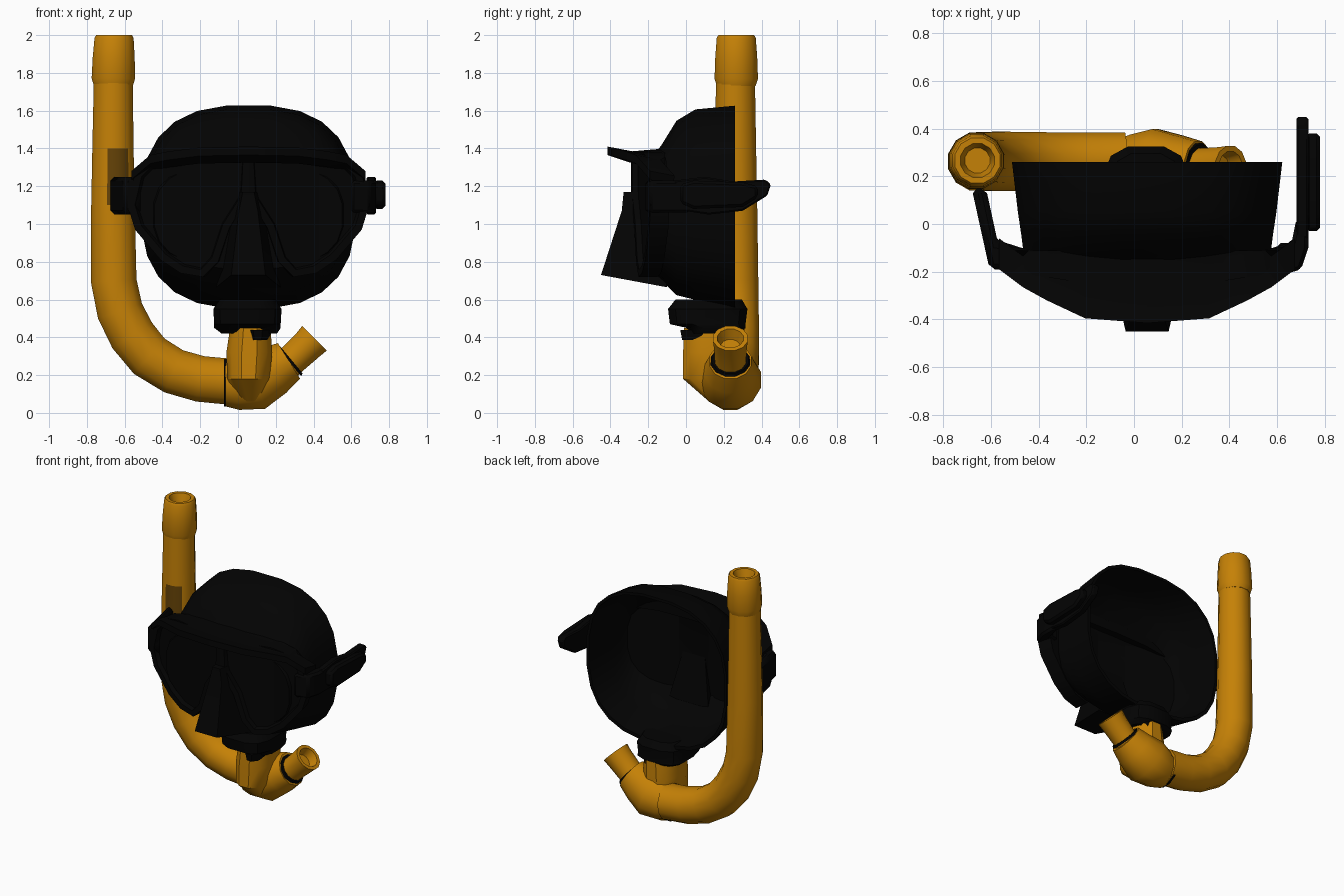
import bpy, bmesh, math
from mathutils import Vector

cube = bpy.data.objects.get("Cube")
if cube:
    bpy.data.objects.remove(cube, do_unlink=True)

CX = 0.055  # middle of the mask


def material(name, rgb):
    m = bpy.data.materials.new(name)
    m.use_nodes = True
    col = (*rgb, 1)
    m.diffuse_color = col
    bsdf = next(n for n in m.node_tree.nodes if n.type == 'BSDF_PRINCIPLED')
    bsdf.inputs["Base Color"].default_value = col
    bsdf.inputs["Roughness"].default_value = 0.6
    return m


BLACK = material("black rubber", (0.001, 0.001, 0.001))
ORANGE = material("orange plastic", (0.56, 0.22, 0.002))
BROWN = material("dark brown plastic", (0.13, 0.055, 0.002))


def finish(name, bm, mat, smooth=35):
    bmesh.ops.recalc_face_normals(bm, faces=bm.faces)
    me = bpy.data.meshes.new(name)
    bm.to_mesh(me)
    bm.free()
    me.materials.append(mat)
    ob = bpy.data.objects.new(name, me)
    bpy.context.collection.objects.link(ob)
    bpy.ops.object.select_all(action='DESELECT')
    ob.select_set(True)
    bpy.context.view_layer.objects.active = ob
    bpy.ops.object.shade_smooth_by_angle(angle=math.radians(smooth))
    return ob


def loft(name, rings, mat, smooth=35):
    """Skin a list of equal point rings and cap both ends."""
    bm = bmesh.new()
    vs = [[bm.verts.new(p) for p in r] for r in rings]
    n = len(vs[0])
    for a, b in zip(vs, vs[1:]):
        for i in range(n):
            j = (i + 1) % n
            bm.faces.new((a[i], a[j], b[j], b[i]))
    bm.faces.new(vs[0])
    bm.faces.new(vs[-1])
    return finish(name, bm, mat, smooth)


def prism(name, pts, offset, mat, bevel):
    ring = [Vector(p) for p in pts]
    ob = loft(name, [ring, [p + Vector(offset) for p in ring]], mat)
    mod = ob.modifiers.new("Bevel", 'BEVEL')
    mod.width, mod.segments = bevel, 1


def oval(rx, ry, n, power):
    """Rounded-square outline as 2D points."""
    out = []
    for i in range(n):
        t = 2 * math.pi * (i + 0.5) / n
        c, s = math.cos(t), math.sin(t)
        out.append((rx * math.copysign(abs(c) ** (2 / power), c),
                    ry * math.copysign(abs(s) ** (2 / power), s)))
    return out


def stack(name, levels, mat, n=12, power=2.4):
    """Loft of ovals upwards: z, centre x, radius x, centre y, radius y."""
    return loft(name, [[(cx + u, cy + v, z) for u, v in oval(rx, ry, n, power)]
                       for z, cx, rx, cy, ry in levels], mat)


def tube(name, path, y, mat, open_end=True, n=12):
    """Round tube along x, z, radius points, with a hollow mouth at the end."""
    rings = []

    def ring(c, side, r):
        rings.append([c + r * (math.cos(a) * side + math.sin(a) * Vector((0, 1, 0)))
                      for a in (2 * math.pi * (i + 0.5) / n for i in range(n))])

    pts = [Vector((x, y, z)) for x, z, r in path]
    for i, c in enumerate(pts):
        t = (pts[min(i + 1, len(pts) - 1)] - pts[max(i - 1, 0)]).normalized()
        side = Vector((t.z, 0, -t.x))
        r = path[i][2]
        ring(c, side, r)
    if open_end:
        ring(c, side, r * 0.75)
        ring(c - t * 0.06, side, r * 0.55)
    return loft(name, rings, mat)


# Breathing tube with a dark patch by the strap, and its top collar
snorkel = tube("snorkel_tube", [(-0.66, 1.8, 0.106), (-0.662, 1.4, 0.113), (-0.662, 1.1, 0.119),
                                (-0.658, 0.7, 0.125), (-0.625, 0.54, 0.127),
                                (-0.56, 0.41, 0.129), (-0.47, 0.3, 0.128),
                                (-0.34, 0.22, 0.126), (-0.2, 0.18, 0.126),
                                (-0.04, 0.165, 0.126)], 0.262, ORANGE, open_end=False)
snorkel.data.materials.append(BROWN)
for f in snorkel.data.polygons:
    if 1.1 < f.center.z < 1.4 and -0.68 < f.center.x < -0.58 and f.center.y < 0.18:
        f.material_index = 1
tube("tube_collar", [(-0.66, 1.73, 0.106), (-0.66, 1.77, 0.119), (-0.658, 1.88, 0.115),
                     (-0.656, 1.985, 0.107), (-0.656, 2.0, 0.098)], 0.266, ORANGE)

# Valve elbow, neck up to the mouthpiece, and outlet
tube("valve_elbow", [(-0.065, 0.155, 0.125), (-0.01, 0.155, 0.145), (0.09, 0.175, 0.168),
                     (0.19, 0.225, 0.14), (0.27, 0.275, 0.115)], 0.235, ORANGE, open_end=False)
stack("valve_neck", [(0.06, 0.07, 0.06, 0.2, 0.08), (0.18, 0.055, 0.115, 0.15, 0.17),
                     (0.32, 0.06, 0.125, 0.15, 0.17), (0.45, 0.065, 0.11, 0.15, 0.165)], ORANGE)
tube("outlet_pipe", [(0.22, 0.22, 0.09), (0.29, 0.285, 0.085),
                     (0.37, 0.36, 0.09), (0.405, 0.395, 0.095)], 0.235, ORANGE)

# Black seals at the joints
tube("tube_seal", [(-0.075, 0.16, 0.13), (-0.06, 0.16, 0.13)], 0.25, BLACK, open_end=False)
tube("outlet_seal", [(0.268, 0.274, 0.108), (0.28, 0.284, 0.1)], 0.235, BLACK, open_end=False)
stack("neck_seal", [(0.385, 0.105, 0.06, 0.135, 0.16), (0.44, 0.105, 0.075, 0.135, 0.17)], BLACK)

# Rubber mouthpiece under the mask
stack("mouthpiece", [(0.42, 0.06, 0.15, 0.15, 0.13), (0.45, 0.05, 0.18, 0.16, 0.16),
                     (0.47, 0.05, 0.18, 0.115, 0.205), (0.55, 0.05, 0.185, 0.115, 0.215),
                     (0.6, 0.05, 0.15, 0.12, 0.18)], BLACK, power=3)

# Face skirt: outer wall, rim, then thin inner wall; y, half width, bottom, top
skirt = [(-0.2, 0.5, 0.76, 1.33), (-0.13, 0.52, 0.7, 1.42), (-0.05, 0.53, 0.62, 1.55),
         (0.05, 0.545, 0.595, 1.61), (0.26, 0.57, 0.55, 1.63), (0.26, 0.55, 0.575, 1.61),
         (0.05, 0.525, 0.615, 1.59), (-0.05, 0.51, 0.645, 1.525), (-0.12, 0.495, 0.73, 1.4),
         (-0.17, 0.46, 0.78, 1.31)]
loft("face_skirt", [[(CX + u, y, (lo + hi) / 2 + v) for u, v in oval(w, (hi - lo) / 2, 24, 2.6)]
                    for y, w, lo, hi in skirt], BLACK)


def mirrored(ob):
    ob.location.x = CX
    ob.modifiers.new("Mirror", 'MIRROR')


# Lens frame: one half with a sunken lens, mirrored
outline = [(0, 1.37), (0.38, 1.38), (0.52, 1.35), (0.6, 1.27), (0.64, 1.1), (0.6, 0.97),
           (0.465, 0.81), (0.36, 0.74), (0.24, 0.72), (0.16, 0.8), (0.1, 0.98), (0, 1.14)]
bm = bmesh.new()
front = [bm.verts.new((x, -0.29 + 0.16 * x, z)) for x, z in outline]
back = [bm.verts.new((x * 0.96, -0.19 + 0.16 * x, z)) for x, z in outline]
lens = bm.faces.new(front)
bm.faces.new(back)
for i in range(len(front)):
    j = (i + 1) % len(front)
    bm.faces.new((front[i], front[j], back[j], back[i]))
bmesh.ops.recalc_face_normals(bm, faces=bm.faces)
bmesh.ops.inset_region(bm, faces=[lens], thickness=0.04)
bmesh.ops.inset_region(bm, faces=[lens], thickness=0.01, depth=-0.03)
mirrored(finish("lens_frame", bm, BLACK))

# Brow brim above the lenses: x, front y, drop
brim = [(0, -0.415, 0), (0.26, -0.395, 0.005), (0.42, -0.32, 0.025),
        (0.52, -0.265, 0.045), (0.62, -0.19, 0.13)]
mirrored(loft("brow_brim", [[(x, y, 1.41 - d), (x, y, 1.365 - d), (x, y + 0.12, 1.325 - d),
                             (x * 0.95, -0.11, 1.33 - d), (x * 0.95, -0.11, 1.4 - d),
                             (x, y + 0.13, 1.385 - d)] for x, y, d in brim], BLACK))

# Nose pocket
loft("nose_pocket", [[(CX - a, y0, z0), (CX + a, y0, z0), (CX + b, y1, z1), (CX - b, y1, z1)]
                     for a, y0, z0, b, y1, z1 in [(0.03, -0.33, 1.17, 0.06, -0.18, 1.17),
                                                  (0.05, -0.34, 1.07, 0.09, -0.17, 1.05),
                                                  (0.09, -0.45, 0.73, 0.17, -0.1, 0.665)]],
     BLACK, smooth=20)

# Strap hinges on both sides, plus the left strap and buckle
prism("right_hinge", [(x, y, 1.05) for x, y in [(-0.68, 0.15), (-0.62, 0.15), (-0.57, -0.08),
                                                (-0.5, -0.09), (-0.52, -0.19), (-0.605, -0.19)]],
      (0, 0, 0.2), BLACK, 0.022)
prism("left_hinge", [(x, y, 1.06) for x, y in [(0.6, -0.22), (0.7, -0.19), (0.73, -0.1),
                                               (0.73, 0.02), (0.68, 0.02), (0.66, -0.08),
                                               (0.6, -0.08)]], (0, 0, 0.17), BLACK, 0.015)
prism("left_strap", [(0.68, y, z) for y, z in [(-0.08, 1.08), (0.12, 1.05), (0.3, 1.07),
                                               (0.43, 1.15), (0.45, 1.21), (0.42, 1.235),
                                               (0.25, 1.225), (0.1, 1.25), (-0.06, 1.23)]],
      (0.05, 0, 0), BLACK, 0.008)
prism("left_buckle", [(0.72, y, z) for y, z in [(-0.03, 1.11), (0.04, 1.08), (0.3, 1.09),
                                                (0.38, 1.14), (0.38, 1.2), (0.3, 1.22),
                                                (0.04, 1.23), (-0.03, 1.21)]],
      (0.06, 0, 0), BLACK, 0.015)
